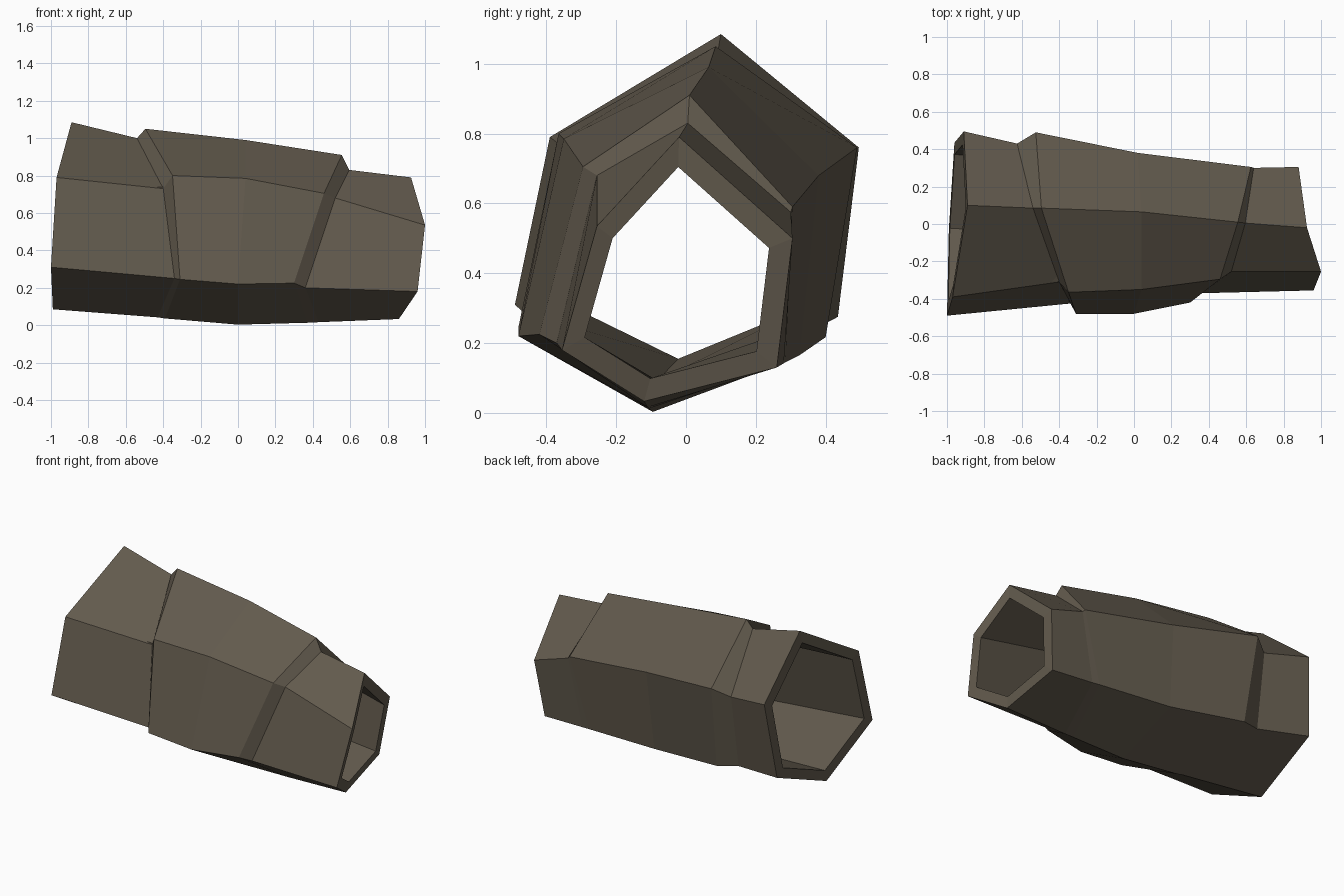
import bpy, bmesh
from mathutils import Vector

if "Cube" in bpy.data.objects:
    bpy.data.objects.remove(bpy.data.objects["Cube"])

# Colour
bark = bpy.data.materials.new("grey brown bark")
bark.diffuse_color = (0.122, 0.102, 0.074, 1)
bark.use_nodes = True
bark.node_tree.nodes["Principled BSDF"].inputs["Base Color"].default_value = bark.diffuse_color

# Six lengthwise edges of the hexagonal log, each through seven rings:
# left end, groove, raised collar, middle, collar end, step down, right end
top = [(-.89, .10, 1.085), (-.54, .085, 1.00), (-.495, .085, 1.05), (.04, .065, .99),
       (.555, .01, .91), (.595, .005, .83), (.925, -.02, .79)]
front_upper = [(-.97, -.39, .79), (-.40, -.31, .73), (-.35, -.365, .80), (.04, -.35, .785),
               (.46, -.295, .705), (.52, -.255, .68), (1.0, -.255, .535)]
front_lower = [(-1.0, -.49, .31), (-.34, -.425, .25), (-.31, -.48, .245), (0, -.48, .22),
               (.30, -.42, .225), (.36, -.37, .20), (.96, -.355, .18)]
bottom = [(-.99, -.03, .085), (-.43, -.07, .042), (-.39, -.075, .036), (0, -.095, .003),
          (.37, -.105, .013), (.43, -.11, .016), (.86, -.12, .033)]
back_lower = [(-.96, .435, .275), (-.63, .36, .235), (-.50, .40, .217), (0, .325, .165),
              (.50, .285, .145), (.55, .28, .142), (.835, .26, .13)]
back_upper = [(-.91, .495, .76), (-.625, .43, .71), (-.525, .49, .76), (.02, .38, .68),
              (.625, .305, .59), (.64, .30, .575), (.88, .305, .50)]
edges = [top, front_upper, front_lower, bottom, back_lower, back_upper]


def inset(ring, factor):
    """Shrink a ring towards its centre to make the inner wall."""
    centre = sum(ring, Vector()) / len(ring)
    return [centre.lerp(p, factor) for p in ring]


# Rings run along the outside, then back through the hollow inside
rings = [[Vector(edge[i]) for edge in edges] for i in range(7)]
rings += [inset(rings[6], 0.80), inset(rings[3], 0.81), inset(rings[0], 0.85)]

bm = bmesh.new()
loops = [[bm.verts.new(p) for p in ring] for ring in rings]
for i, a in enumerate(loops):
    b = loops[(i + 1) % len(loops)]
    for j in range(6):
        k = (j + 1) % 6
        bm.faces.new((a[j], a[k], b[k], b[j]))
bmesh.ops.recalc_face_normals(bm, faces=bm.faces)

# Hollow log
mesh = bpy.data.meshes.new("hollow_log")
bm.to_mesh(mesh)
bm.free()
mesh.materials.append(bark)
log = bpy.data.objects.new("hollow_log", mesh)
bpy.context.collection.objects.link(log)
